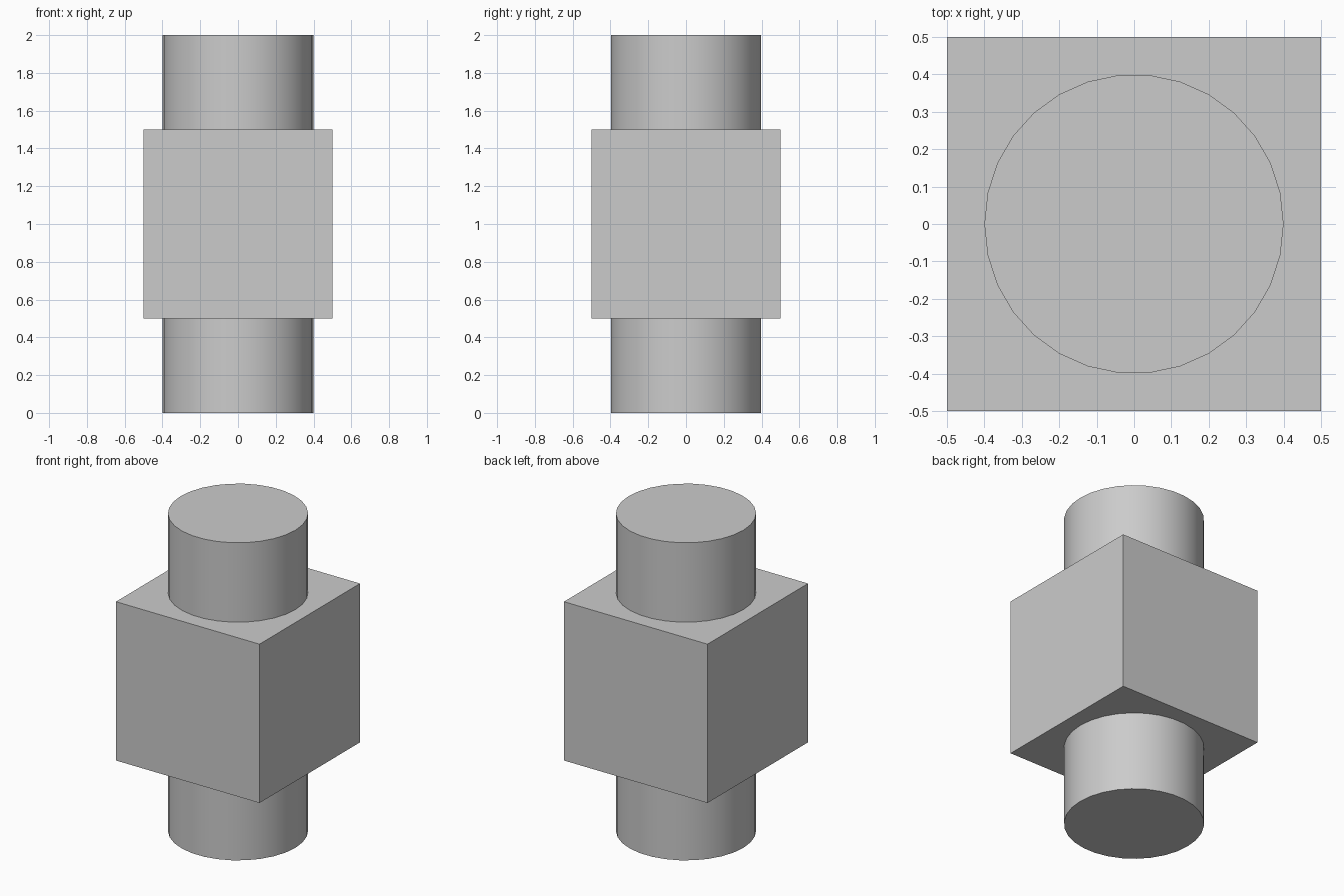
import bpy
import math

default = bpy.data.objects.get("Cube")
if default:
    bpy.data.objects.remove(default, do_unlink=True)

# Single plain grey
grey = bpy.data.materials.new("plain grey")
grey.use_nodes = True
colour = (0.6, 0.6, 0.6, 1.0)
grey.diffuse_color = colour
grey.node_tree.nodes["Principled BSDF"].inputs["Base Color"].default_value = colour

# Square centre block
bpy.ops.mesh.primitive_cube_add(size=1, location=(0, 0, 1))
block = bpy.context.object
block.name = "centre_block"
block.data.materials.append(grey)


# Round stubs, with a vertex on the x axis
def stub(name, z):
    bpy.ops.mesh.primitive_cylinder_add(vertices=30, radius=0.4, depth=0.5,
                                        location=(0, 0, z),
                                        rotation=(0, 0, math.pi / 2))
    obj = bpy.context.object
    obj.name = name
    obj.data.materials.append(grey)
    bpy.ops.object.shade_smooth_by_angle(angle=math.radians(30))


stub("lower_stub", 0.25)
stub("upper_stub", 1.75)
